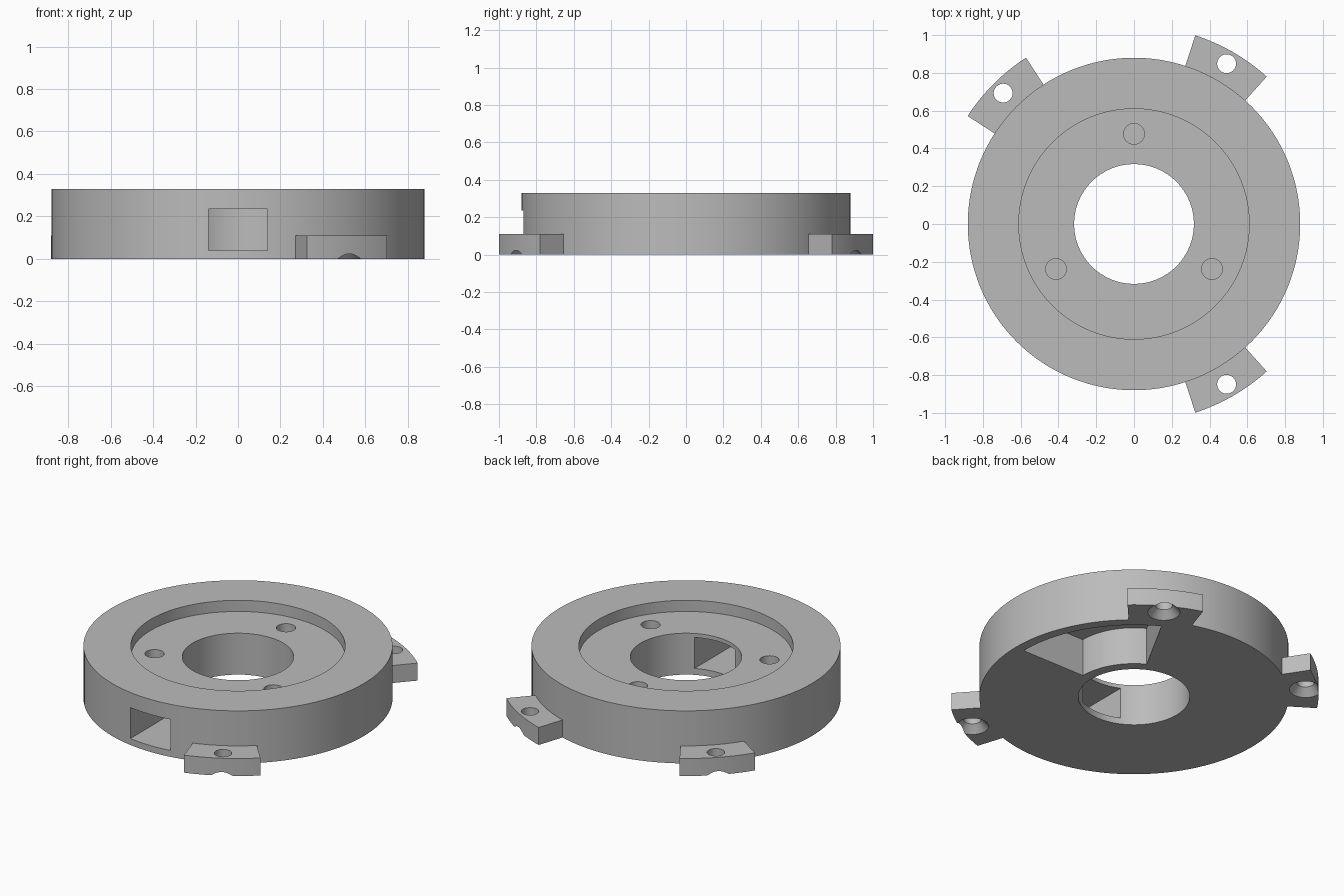
import bpy
import math
from math import cos, sin, radians

cube = bpy.data.objects.get("Cube")
if cube:
    bpy.data.objects.remove(cube, do_unlink=True)

grey = bpy.data.materials.new("plain grey")
grey.use_nodes = True
grey.diffuse_color = (0.5, 0.5, 0.5, 1)
grey.node_tree.nodes["Principled BSDF"].inputs["Base Color"].default_value = (0.5, 0.5, 0.5, 1)

HEIGHT, FLOOR = 0.33, 0.26          # ring top, recess floor
RING_R, RECESS_R, BORE_R = 0.88, 0.61, 0.317


def polar(radius, degrees):
    return radius * cos(radians(degrees)), radius * sin(radians(degrees))


def make_object(name, verts, faces):
    mesh = bpy.data.meshes.new(name)
    mesh.from_pydata(verts, [], faces)
    mesh.materials.append(grey)
    obj = bpy.data.objects.new(name, mesh)
    bpy.context.collection.objects.link(obj)
    return obj


def lathe(name, profile, centre=(0, 0), steps=32, hollow=False):
    """Turn an (r, z) profile, listed outside going up, about a vertical axis."""
    n = len(profile)
    verts = []
    for s in range(steps):
        for r, z in profile:
            x, y = polar(r, 360 * s / steps)
            verts.append((centre[0] + x, centre[1] + y, z))
    faces = []
    for s in range(steps):
        a, b = s * n, (s + 1) % steps * n
        for i in range(n if hollow else n - 1):
            j = (i + 1) % n
            faces.append((a + i, b + i, b + j, a + j))
    if not hollow:
        faces.append([s * n for s in reversed(range(steps))])
        faces.append([s * n + n - 1 for s in range(steps)])
    return make_object(name, verts, faces)


def prism(name, outline, z0, z1):
    """Extrude a counterclockwise outline between two heights."""
    n = len(outline)
    verts = [(x, y, z) for z in (z0, z1) for x, y in outline]
    faces = [list(reversed(range(n))), list(range(n, 2 * n))]
    faces += [(i, (i + 1) % n, (i + 1) % n + n, i + n) for i in range(n)]
    return make_object(name, verts, faces)


def sector(r0, r1, start, end, steps=24):
    angles = [start + (end - start) * i / steps for i in range(steps + 1)]
    return [polar(r1, a) for a in angles] + [polar(r0, a) for a in reversed(angles)]


def cut(body, cutter):
    cutter.hide_render = True
    mod = body.modifiers.new("cut", "BOOLEAN")
    mod.operation = "DIFFERENCE"
    mod.solver = "EXACT"
    mod.object = cutter
    bpy.context.view_layer.objects.active = body
    bpy.ops.object.modifier_apply(modifier=mod.name)
    bpy.data.objects.remove(cutter, do_unlink=True)


# Ring body with stepped recess and central bore
ring = lathe("ring_body", [(RING_R, 0), (RING_R, HEIGHT), (RECESS_R, HEIGHT),
                           (RECESS_R, FLOOR), (BORE_R, FLOOR), (BORE_R, 0)],
             steps=128, hollow=True)

# Rectangular channel from the front wall into the bore
cut(ring, prism("channel_cutter", [(-0.14, -1), (0.14, -1), (0.14, -0.2), (-0.14, -0.2)],
                0.04, 0.235))

# Curved pocket in the underside
cut(ring, prism("pocket_cutter", sector(0.38, 0.82, 0, 61), -0.1, 0.235))

# Blind screw holes in the recess floor
for angle in (90, 210, 330):
    cut(ring, lathe("screw_cutter", [(0.055, 0.12), (0.055, 0.4)], polar(0.477, angle)))

# Mounting tabs with holes countersunk from below
parts = [ring]
for number, angle in enumerate((60, 135, -60), 1):
    tab = prism(f"mounting_tab_{number}", sector(0.872, 1.05, angle - 12, angle + 12), 0, 0.11)
    cut(tab, lathe("countersink_cutter", [(0.13, -0.04), (0.05, 0.045), (0.05, 0.2)],
                   polar(0.98, angle)))
    parts.append(tab)

# Smooth curved walls, sharp edges kept
bpy.ops.object.select_all(action="DESELECT")
for part in parts:
    part.select_set(True)
bpy.context.view_layer.objects.active = ring
bpy.ops.object.shade_smooth_by_angle(angle=radians(25))
